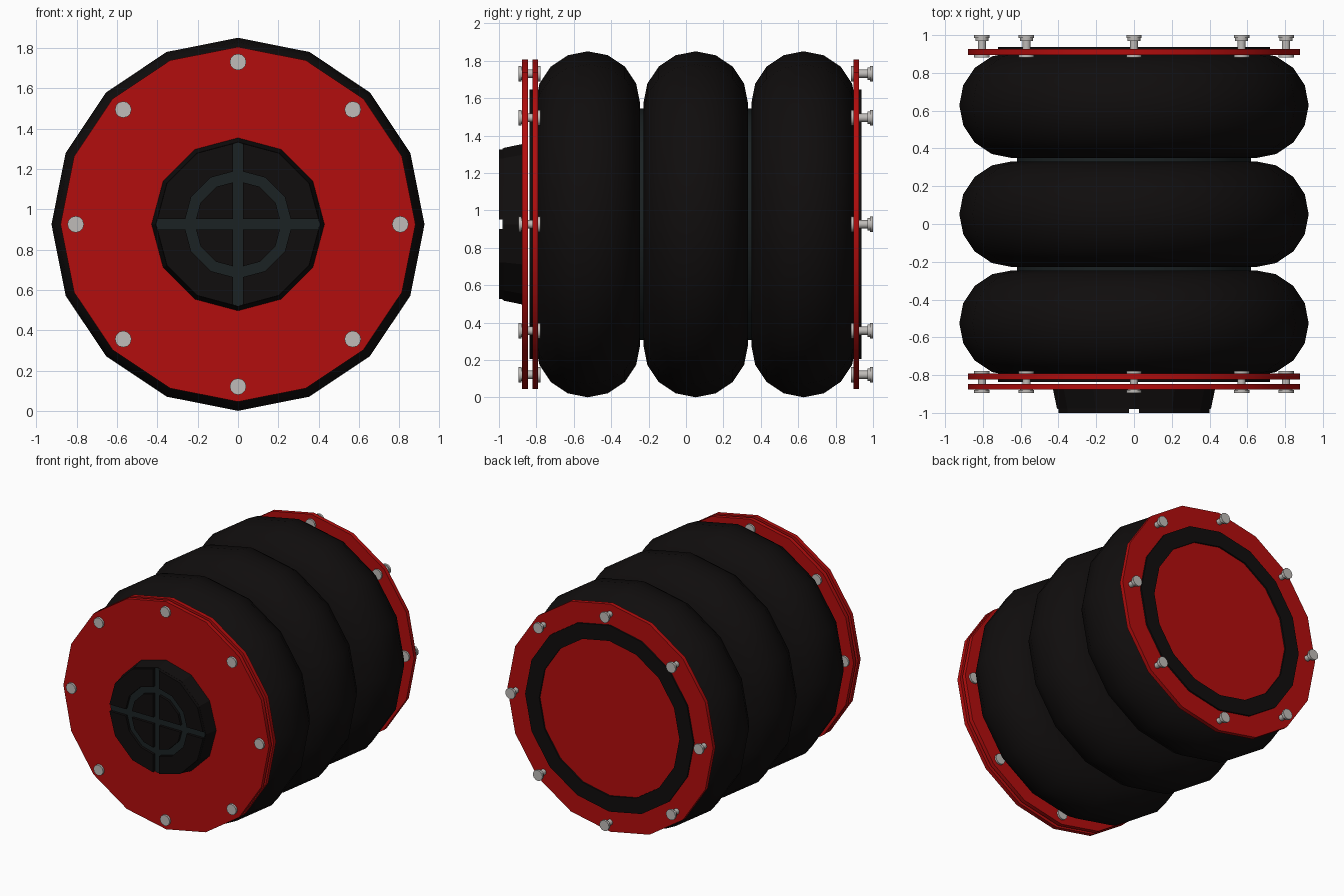
import bpy, bmesh
from math import sin, cos, tan, pi, radians

if "Cube" in bpy.data.objects:
    bpy.data.objects.remove(bpy.data.objects["Cube"])

ZC = 0.926          # height of the long axis, which runs along y
LOBES = [0.052 + k * 0.577 for k in (-1, 0, 1)]


def material(name, rgb):
    m = bpy.data.materials.new(name)
    m.diffuse_color = (*rgb, 1)
    m.use_nodes = True
    m.node_tree.nodes["Principled BSDF"].inputs["Base Color"].default_value = m.diffuse_color
    return m


RED = material("red_paint", (0.45, 0.004, 0.004))
RUBBER = material("black_rubber", (0.005, 0.004, 0.004))
TEAL = material("dark_teal", (0.011, 0.016, 0.017))
STEEL = material("steel", (0.52, 0.5, 0.48))


def finish(bm, name, mat, smooth):
    bmesh.ops.recalc_face_normals(bm, faces=bm.faces)
    me = bpy.data.meshes.new(name)
    bm.to_mesh(me)
    bm.free()
    ob = bpy.data.objects.new(name, me)
    bpy.context.collection.objects.link(ob)
    me.materials.append(mat)
    if smooth:
        bpy.ops.object.select_all(action='DESELECT')
        bpy.context.view_layer.objects.active = ob
        ob.select_set(True)
        bpy.ops.object.shade_smooth_by_angle(angle=radians(40))
    return ob


def lathe(name, profile, n, mat, cx=0, cz=ZC, closed=False, smooth=True):
    """Spin (radius, y) points round a y-parallel axis; open profiles get capped."""
    bm = bmesh.new()
    rings = [[bm.verts.new((cx + r * sin(2 * pi * i / n), y, cz + r * cos(2 * pi * i / n)))
              for i in range(n)] for r, y in profile]
    pairs = list(zip(rings, rings[1:]))
    if closed:
        pairs.append((rings[-1], rings[0]))
    else:
        bm.faces.new(rings[0])
        bm.faces.new(rings[-1])
    for a, b in pairs:
        for i in range(n):
            j = (i + 1) % n
            bm.faces.new((a[i], a[j], b[j], b[i]))
    return finish(bm, name, mat, smooth)


def prism(name, poly, y0, y1, turn, mat):
    """Extrude an (x, z) outline along y after turning it round the axis."""
    bm = bmesh.new()
    c, s = cos(turn), sin(turn)
    a, b = [[bm.verts.new((x * c - z * s, y, ZC + x * s + z * c)) for x, z in poly]
            for y in (y0, y1)]
    bm.faces.new(a)
    bm.faces.new(b)
    for i in range(len(poly)):
        j = (i + 1) % len(poly)
        bm.faces.new((a[i], a[j], b[j], b[i]))
    return finish(bm, name, mat, False)


# inflated bellows lobes
for k, y in enumerate(LOBES):
    prof = [(0.645 + 0.28 * cos(pi * i / 8), y + 0.28 * sin(pi * i / 8)) for i in range(16)]
    lathe(f"bellows_lobe_{k + 1}", prof, 16, RUBBER, closed=True)

# thin girdle rings in the valleys between lobes
for k in range(2):
    y = (LOBES[k] + LOBES[k + 1]) / 2
    lathe(f"girdle_ring_{k + 1}", [(0.56, y - 0.014), (0.62, y - 0.014),
                                   (0.62, y + 0.014), (0.56, y + 0.014)], 16, TEAL, closed=True)

# red end plates
for name, y in (("front_cover_plate", -0.877), ("front_plate", -0.822), ("back_plate", 0.895)):
    lathe(name, [(0.88, y), (0.88, y + 0.031)], 16, RED)

# flat black seal rings on the outer faces of the bellows plates
for name, y0, y1 in (("front_seal", -0.837, -0.821), ("back_seal", 0.925, 0.938)):
    lathe(name, [(0.60, y0), (0.72, y0), (0.72, y1), (0.60, y1)], 16, RUBBER, closed=True)

# eight bolts through each end
for end, y in (("front", -0.895), ("back", 0.882)):
    prof = [(0.041, 0), (0.041, 0.016), (0.034, 0.016), (0.034, 0.03), (0.022, 0.03)]
    prof = [(r, y + d) for r, d in prof] + [(r, y + 0.118 - d) for r, d in reversed(prof)]
    for i in range(8):
        a = i * pi / 4
        lathe(f"{end}_bolt_{i + 1}", prof, 12, STEEL, 0.805 * sin(a), ZC + 0.805 * cos(a))

# tapered foot pad on the front, with a teal groove floor
lathe("foot_pad", [(0.43, -0.87), (0.408, -0.976)], 12, RUBBER, smooth=False)
lathe("groove_floor", [(0.406, -0.97), (0.405, -0.98)], 12, TEAL, smooth=False)


# raised tread blocks leaving a cross and a ring groove
def arc(r, h=0.026):
    d = r - h * tan(radians(15))
    mid = [(r * cos(radians(t)), r * sin(radians(t))) for t in (30, 60)]
    return [(d, h)] + mid + [(h, d)]


for i in range(4):
    prism(f"outer_tread_{i + 1}", arc(0.407) + arc(0.268)[::-1], -0.974, -1.0, i * pi / 2, RUBBER)
    prism(f"inner_tread_{i + 1}", arc(0.215) + [(0.026, 0.026)], -0.974, -1.0, i * pi / 2, RUBBER)
